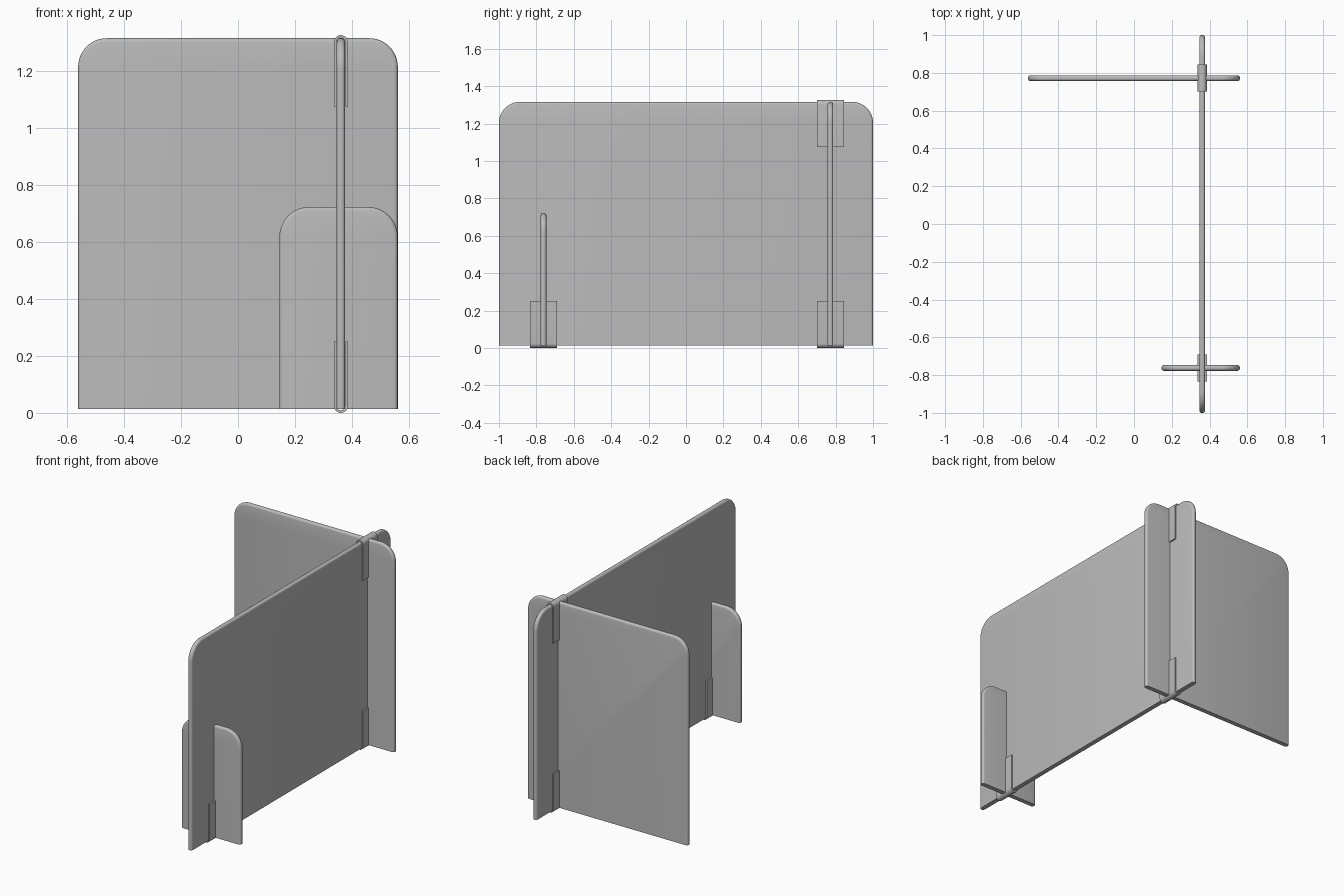
import bpy, bmesh, math
from mathutils import Matrix

if "Cube" in bpy.data.objects:
    bpy.data.objects.remove(bpy.data.objects["Cube"], do_unlink=True)

grey = bpy.data.materials.new("light grey")
grey.use_nodes = True
colour = (0.5, 0.5, 0.5, 1)
grey.diffuse_color = colour
grey.node_tree.nodes["Principled BSDF"].inputs["Base Color"].default_value = colour

FLOOR, THICK = 0.014, 0.03


def arc(cx, cz, r, start, end, steps):
    return [(cx + r * math.cos(math.radians(start + (end - start) * i / steps)),
             cz + r * math.sin(math.radians(start + (end - start) * i / steps)))
            for i in range(steps + 1)]


def extrude(outline, depth):
    """Extrude an x-z outline along y, centred on y = 0."""
    bm = bmesh.new()
    face = bm.faces.new([bm.verts.new((x, -depth / 2, z)) for x, z in outline])
    out = bmesh.ops.extrude_face_region(bm, geom=[face])
    moved = [v for v in out["geom"] if isinstance(v, bmesh.types.BMVert)]
    bmesh.ops.translate(bm, verts=moved, vec=(0, depth, 0))
    bmesh.ops.recalc_face_normals(bm, faces=bm.faces)
    return bm


def finish(bm, name, matrix):
    bm.transform(matrix)
    mesh = bpy.data.meshes.new(name)
    bm.to_mesh(mesh)
    bm.free()
    mesh.materials.append(grey)
    obj = bpy.data.objects.new(name, mesh)
    bpy.context.collection.objects.link(obj)
    bpy.ops.object.select_all(action="DESELECT")
    obj.select_set(True)
    bpy.context.view_layer.objects.active = obj
    bpy.ops.object.shade_smooth_by_angle(angle=math.radians(35))


def panel(name, width, top, radius, matrix):
    """Board with round top corners and rounded edges, flat along the bottom."""
    h = width / 2
    outline = [(-h, FLOOR), (h, FLOOR)]
    outline += arc(h - radius, top - radius, radius, 0, 90, 12)
    outline += arc(radius - h, top - radius, radius, 90, 180, 12)
    bm = extrude(outline, THICK)
    rim = [e for e in bm.edges
           if abs(e.verts[0].co.y - e.verts[1].co.y) < 1e-5
           and max(v.co.z for v in e.verts) > FLOOR + 1e-4]
    bmesh.ops.bevel(bm, geom=rim, offset=0.013, segments=4, profile=0.5,
                    affect="EDGES", clamp_overlap=True)
    finish(bm, name, matrix)


def clip(name, y, z, flip):
    """U-shaped channel hugging the edge of the long board."""
    r, wall, length, height = 0.0245, 0.009, 0.143, 0.25
    outline = arc(0, r, r, 180, 360, 14) + [(r, height), (r - wall, height)]
    outline += arc(0, r, r - wall, 360, 180, 14) + [(wall - r, height), (-r, height)]
    turn = Matrix.Rotation(math.pi, 4, "Y") if flip else Matrix()
    finish(extrude(outline, length), name, Matrix.Translation((MAIN_X, y, z)) @ turn)


MAIN_X, BACK_Y, FRONT_Y = 0.361, 0.772, -0.762
quarter = Matrix.Rotation(math.pi / 2, 4, "Z")

# Boards
panel("long_panel", 2.0, 1.315, 0.11, Matrix.Translation((MAIN_X, 0, 0)) @ quarter)
panel("back_panel", 1.122, 1.315, 0.1, Matrix.Translation((0, BACK_Y, 0)))
panel("short_front_panel", 0.415, 0.723, 0.105, Matrix.Translation((0.353, FRONT_Y, 0)))

# Joining clips
clip("back_top_clip", BACK_Y, 1.326, True)
clip("back_bottom_clip", BACK_Y, 0, False)
clip("front_bottom_clip", FRONT_Y, 0, False)
